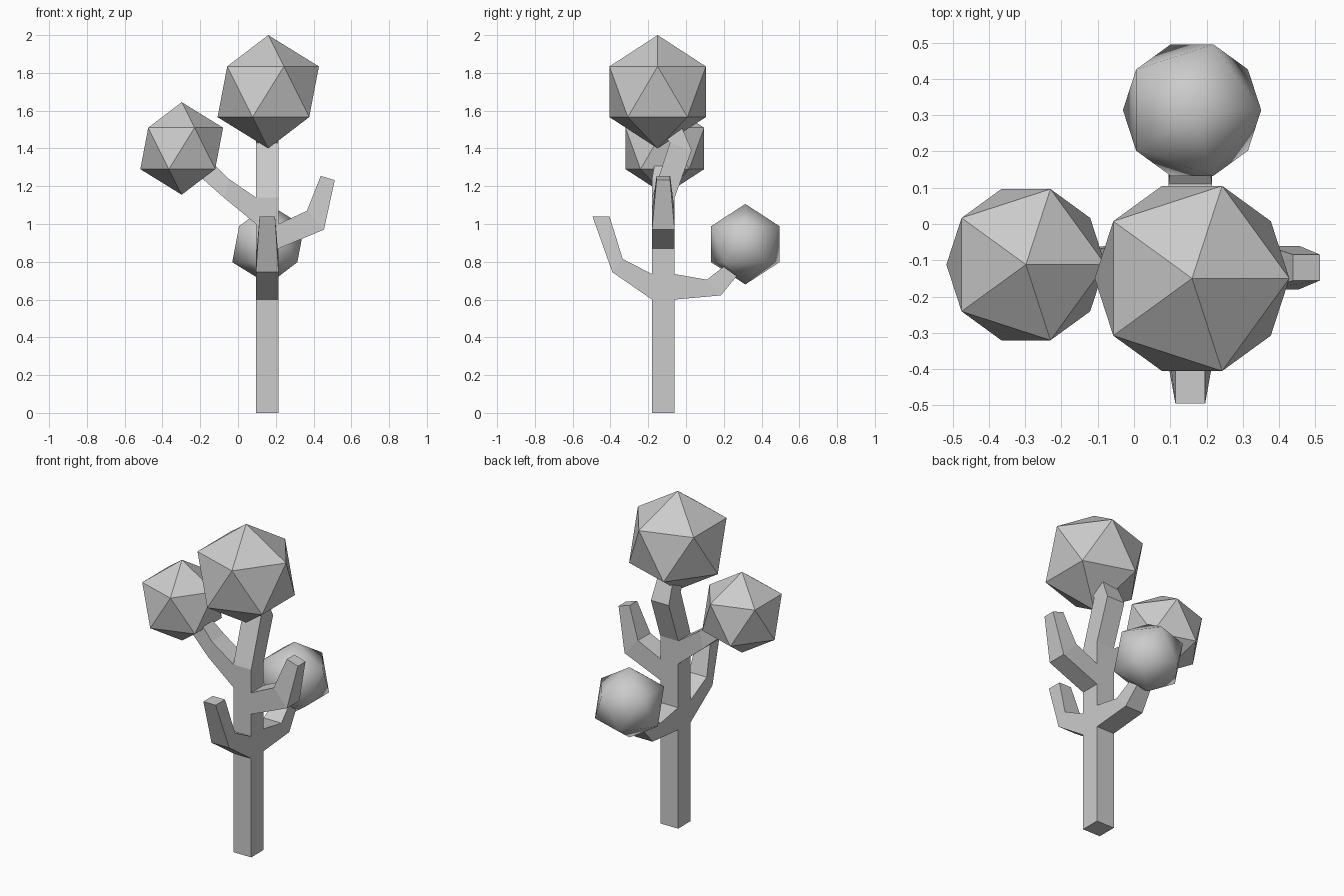
import bpy, bmesh
from mathutils import Vector

if "Cube" in bpy.data.objects:
    bpy.data.objects.remove(bpy.data.objects["Cube"])

CX, CY, H = 0.155, -0.12, 0.06   # trunk centre and half width


def tube(bm, axis, stations, start_cap=False):
    """Four-sided limb; each station is (lower point, upper point, half width)."""
    rings = []
    for a, b, h in stations:
        ring = []
        for (u, z), s in ((a, -h), (a, h), (b, h), (b, -h)):
            co = (u, CY + s, z) if axis == 'x' else (CX + s, u, z)
            ring.append(bm.verts.new(co))
        rings.append(ring)
    for r, q in zip(rings, rings[1:]):
        for i in range(4):
            j = (i + 1) % 4
            bm.faces.new((r[i], r[j], q[j], q[i]))
    bm.faces.new(rings[-1])
    if start_cap:
        bm.faces.new(rings[0])
    return rings


bm = bmesh.new()

# Trunk, bending back and then forward into the crown
y0, y1 = CY - H, CY + H
levels = (0, 0.6, 0.735, 0.87, 1.0, 1.14)
trunk = [((y0, z), (y1, z), H) for z in levels]
trunk += [((-0.085, 1.43), (0.03, 1.39), H), ((-0.125, 1.48), (-0.03, 1.53), 0.05)]
tube(bm, 'y', trunk, True)

# Four elbowed branches growing from trunk faces
x0, x1 = CX - H, CX + H
branches = [
    ('y', [((y0, 0.6), (y0, 0.735), H), ((-0.39, 0.745), (-0.335, 0.815), H),
           ((-0.495, 1.04), (-0.405, 1.04), 0.041)]),
    ('y', [((y1, 0.6), (y1, 0.735), H), ((0.185, 0.622), (0.11, 0.705), H),
           ((0.285, 0.745), (0.22, 0.79), 0.045)]),
    ('x', [((x1, 0.87), (x1, 1.0), H), ((0.455, 0.97), (0.365, 1.07), H),
           ((0.512, 1.232), (0.438, 1.255), 0.036)]),
    ('x', [((x0, 1.0), (x0, 1.14), H), ((-0.075, 1.14), (-0.05, 1.24), H),
           ((-0.2, 1.25), (-0.15, 1.34), 0.042)]),
]
for axis, stations in branches:
    (u, za), (_, zb), _ = stations[0]
    mid = Vector((u, CY, (za + zb) / 2) if axis == 'x' else (CX, u, (za + zb) / 2))
    root = min(bm.faces, key=lambda f: (f.calc_center_median() - mid).length)
    bmesh.ops.delete(bm, geom=[root], context='FACES_ONLY')
    tube(bm, axis, stations)
bmesh.ops.remove_doubles(bm, verts=bm.verts, dist=0.001)
bmesh.ops.recalc_face_normals(bm, faces=bm.faces)
mesh = bpy.data.meshes.new("trunk_and_branches")
bm.to_mesh(mesh)
bm.free()
bpy.context.collection.objects.link(bpy.data.objects.new("trunk_and_branches", mesh))

# Foliage balls
for name, radius, loc, smooth in (
        ("top_foliage", 0.30, (0.16, -0.15, 1.70), False),
        ("left_foliage", 0.245, (-0.298, -0.112, 1.40), False),
        ("back_foliage", 0.213, (0.16, 0.314, 0.893), True)):
    bpy.ops.mesh.primitive_ico_sphere_add(subdivisions=1, radius=radius, location=loc)
    ball = bpy.context.object
    ball.name = name
    if smooth:
        bpy.ops.object.shade_smooth()
